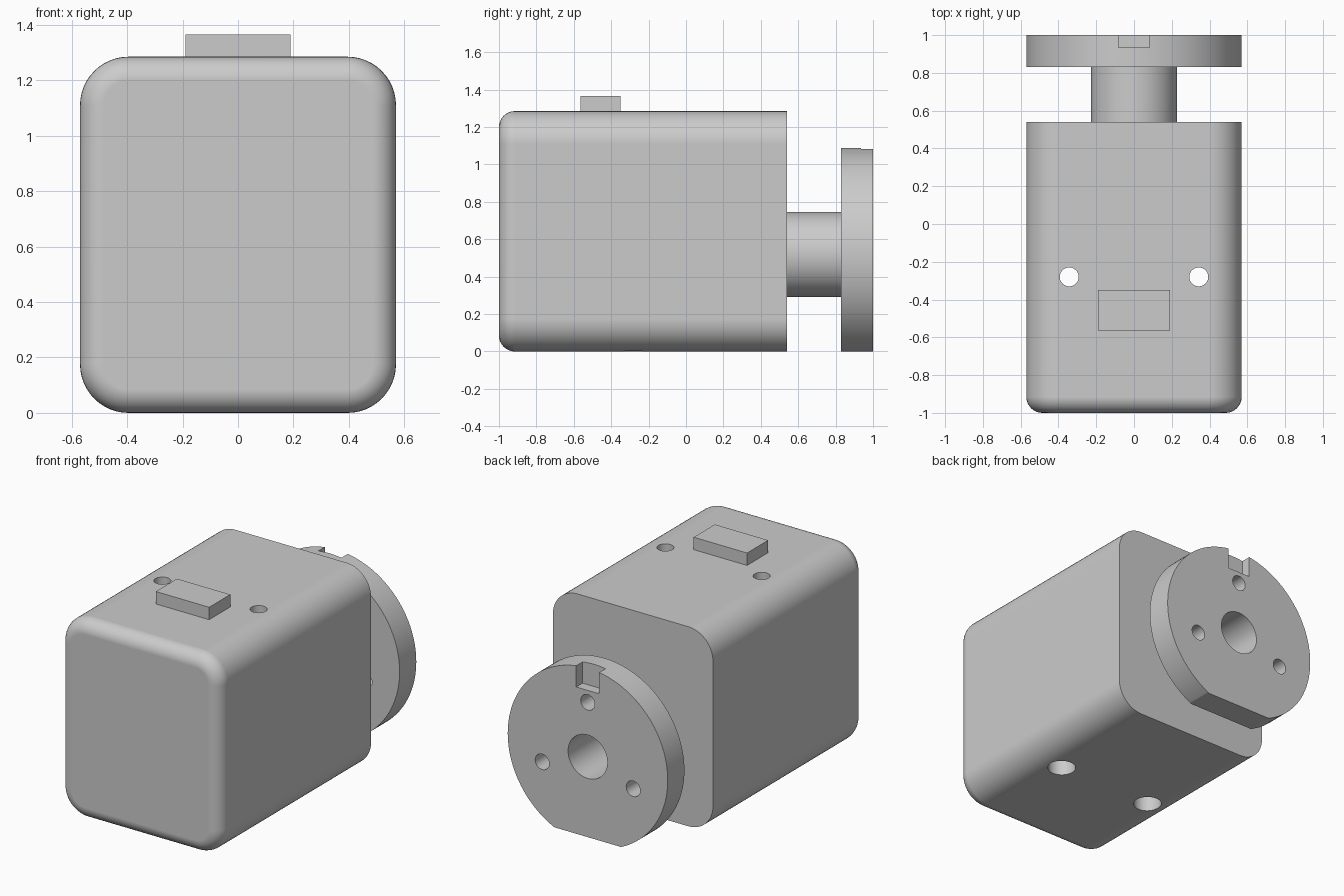
import bpy, bmesh, math
from mathutils import Matrix, Vector

default = bpy.data.objects.get("Cube")
if default:
    bpy.data.objects.remove(default, do_unlink=True)

GREY = (0.6, 0.6, 0.6, 1.0)
metal = bpy.data.materials.new("plain_grey")
metal.use_nodes = True
metal.diffuse_color = GREY
metal.node_tree.nodes["Principled BSDF"].inputs["Base Color"].default_value = GREY


def finish_mesh(name, bm):
    mesh = bpy.data.meshes.new(name)
    bmesh.ops.recalc_face_normals(bm, faces=bm.faces)
    bm.to_mesh(mesh)
    bm.free()
    mesh.materials.append(metal)
    obj = bpy.data.objects.new(name, mesh)
    bpy.context.collection.objects.link(obj)
    return obj


def box_bm(low, high):
    low, high = Vector(low), Vector(high)
    bm = bmesh.new()
    bmesh.ops.create_cube(bm, size=1, matrix=Matrix.Translation((low + high) / 2)
                          @ Matrix.Diagonal((*(high - low), 1)))
    return bm


def box(name, low, high):
    return finish_mesh(name, box_bm(low, high))


def cylinder(name, radius, start, end, sides=48):
    start, end = Vector(start), Vector(end)
    axis = end - start
    turn = axis.to_track_quat('Z', 'Y').to_matrix().to_4x4()
    bm = bmesh.new()
    bmesh.ops.create_cone(bm, cap_ends=True, segments=sides, radius1=radius,
                          radius2=radius, depth=axis.length,
                          matrix=Matrix.Translation((start + end) / 2) @ turn)
    return finish_mesh(name, bm)


def carve(obj, cutters):
    """Subtract each cutter and bake the result into the part."""
    for cutter in cutters:
        cutter.hide_render = True
        mod = obj.modifiers.new("cut", 'BOOLEAN')
        mod.operation = 'DIFFERENCE'
        mod.solver = 'EXACT'
        mod.object = cutter
    bpy.context.view_layer.update()
    graph = bpy.context.evaluated_depsgraph_get()
    baked = bpy.data.meshes.new_from_object(obj.evaluated_get(graph))
    obj.modifiers.clear()
    obj.data = baked
    for cutter in cutters:
        bpy.data.objects.remove(cutter, do_unlink=True)


# Housing: rounded long edges, then a softer round on the front rim
HALF, TOP, BACK = 0.57, 1.285, 0.54
bm = box_bm((-HALF, -1, 0), (HALF, BACK, TOP))
long_edges = [e for e in bm.edges if abs(e.verts[0].co.y - e.verts[1].co.y) > 1]
bmesh.ops.bevel(bm, geom=long_edges, offset=0.175, segments=12, profile=0.5,
                affect='EDGES')
rim = [e for e in bm.edges if all(v.co.y < -0.999 for v in e.verts)]
bmesh.ops.bevel(bm, geom=rim, offset=0.085, segments=8, profile=0.5,
                affect='EDGES')
housing = finish_mesh("housing", bm)

# Mounting holes, wider from below
cutters = []
for x in (-0.343, 0.343):
    cutters.append(cylinder("mount_cut", 0.05, (x, -0.28, -0.1), (x, -0.28, 1.5)))
    cutters.append(cylinder("counterbore_cut", 0.085, (x, -0.28, -0.1), (x, -0.28, 0.6)))
carve(housing, cutters)

# Raised block on top
block = box("top_block", (-0.19, -0.565, TOP), (0.19, -0.35, 1.365))

# Shaft with its bore
AXIS = 0.518
shaft = cylinder("shaft", 0.227, (0, BACK, AXIS), (0, 0.83, AXIS), 64)
carve(shaft, [cylinder("bore_cut", 0.14, (0, 0.5, AXIS), (0, 1.1, AXIS))])

# Flange: flat underside, notch, bore and three bolt holes
flange = cylinder("flange", HALF, (0, 0.83, AXIS), (0, 1, AXIS), 96)
cutters = [
    box("flat_cut", (-1, 0.7, -0.5), (1, 1.2, 0)),
    box("notch_cut", (-0.082, 0.935, 0.945), (0.082, 1.2, 1.3)),
    cylinder("bore_cut", 0.14, (0, 0.7, AXIS), (0, 1.1, AXIS)),
]
for angle in (90, -20, 200):
    x = 0.345 * math.cos(math.radians(angle))
    z = AXIS + 0.35 * math.sin(math.radians(angle))
    cutters.append(cylinder("bolt_cut", 0.05, (x, 0.7, z), (x, 1.1, z), 32))
carve(flange, cutters)

# Smooth the round surfaces and keep the flats flat
for part in (housing, block, shaft, flange):
    bpy.ops.object.select_all(action='DESELECT')
    part.select_set(True)
    bpy.context.view_layer.objects.active = part
    bpy.ops.object.shade_smooth_by_angle(angle=math.radians(30))
    weighted = part.modifiers.new("flat_normals", 'WEIGHTED_NORMAL')
    weighted.keep_sharp = True
